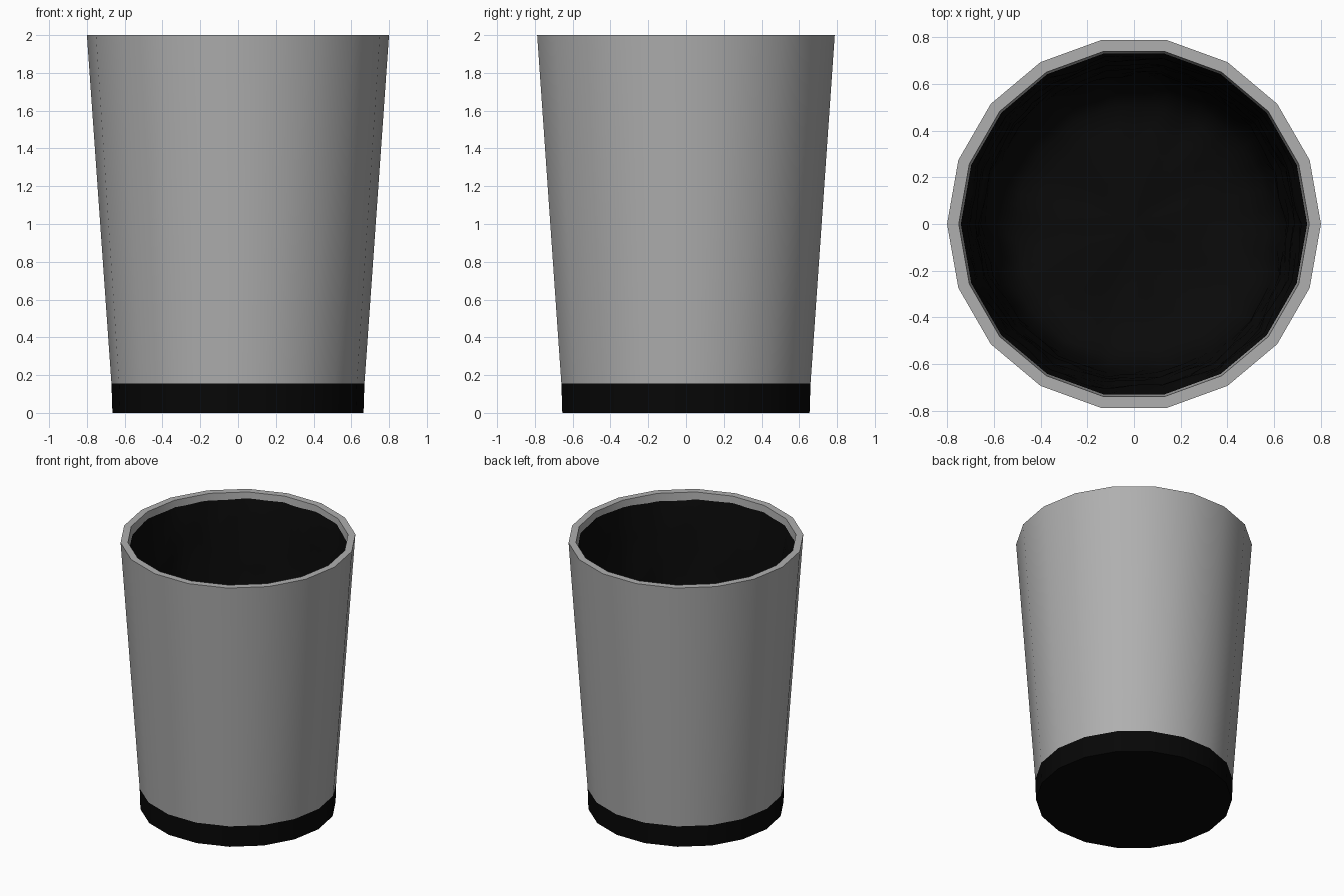
import bpy, bmesh, math
from mathutils import noise, Vector

if "Cube" in bpy.data.objects:
    bpy.data.objects.remove(bpy.data.objects["Cube"])

SIDES = 18


def material(name, value):
    m = bpy.data.materials.new(name)
    m.diffuse_color = (value, value, value, 1)
    m.use_nodes = True
    m.node_tree.nodes["Principled BSDF"].inputs["Base Color"].default_value = m.diffuse_color
    return m


def lathe(name, profile, sides, mat, angle=35, warp=None):
    """Spin (radius, z) points around z; radius 0 makes a centre point."""
    bm = bmesh.new()
    rings = []
    for r, z in profile:
        if r == 0:
            rings.append([bm.verts.new((0, 0, z))] * sides)
        else:
            rings.append([bm.verts.new((r * math.cos(math.tau * i / sides),
                                        r * math.sin(math.tau * i / sides), z))
                          for i in range(sides)])
    for a, b in zip(rings, rings[1:]):
        for i in range(sides):
            j = (i + 1) % sides
            bm.faces.new(list(dict.fromkeys((a[i], a[j], b[j], b[i]))))
    if warp:
        for v in bm.verts:
            warp(v)
    mesh = bpy.data.meshes.new(name)
    bm.to_mesh(mesh)
    bm.free()
    ob = bpy.data.objects.new(name, mesh)
    bpy.context.collection.objects.link(ob)
    mesh.materials.append(mat)
    bpy.ops.object.select_all(action='DESELECT')
    ob.select_set(True)
    bpy.context.view_layer.objects.active = ob
    bpy.ops.object.shade_smooth_by_angle(angle=math.radians(angle))
    return ob


# tapered shell: outside wall, flat rim, inside wall, floor
lathe("bin_shell", [(0.67, 0.155), (0.8, 2), (0.75, 2), (0.625, 0.16), (0, 0.16)],
      SIDES, material("shell_grey", 0.43))

# dark base band with closed bottom
lathe("base_band", [(0, 0), (0.665, 0), (0.67, 0.157), (0.625, 0.158)], SIDES,
      material("base_black", 0.002))


# crumpled liner hanging inside the wall, following its flat sides
def crumple(v):
    r = math.hypot(v.co.x, v.co.y)
    a = math.atan2(v.co.y, v.co.x) % (math.tau / SIDES) - math.pi / SIDES
    flat = math.cos(math.pi / SIDES) / math.cos(a)
    n = noise.noise(v.co * 3.5) + 0.5 * noise.noise(v.co * 8 + Vector((5, 2, 1)))
    s = flat * (1 - 0.035 * abs(n))
    if v.co.z > 1.9:
        s = flat
        v.co.z += 0.015 * n
    elif r < 0.55:
        v.co.z += 0.03 * n
    v.co.x *= s
    v.co.y *= s


wall = [(0.741 - 0.098 * t, 1.95 - 1.45 * t) for t in (i / 12 for i in range(13))]
bowl = [(0.62, 0.38), (0.58, 0.29), (0.51, 0.23), (0.42, 0.21),
        (0.32, 0.205), (0.21, 0.205), (0.1, 0.205), (0, 0.205)]
liner = lathe("bin_liner", wall + bowl, SIDES * 4, material("liner_black", 0.003), 50,
              crumple)
liner.data.flip_normals()
